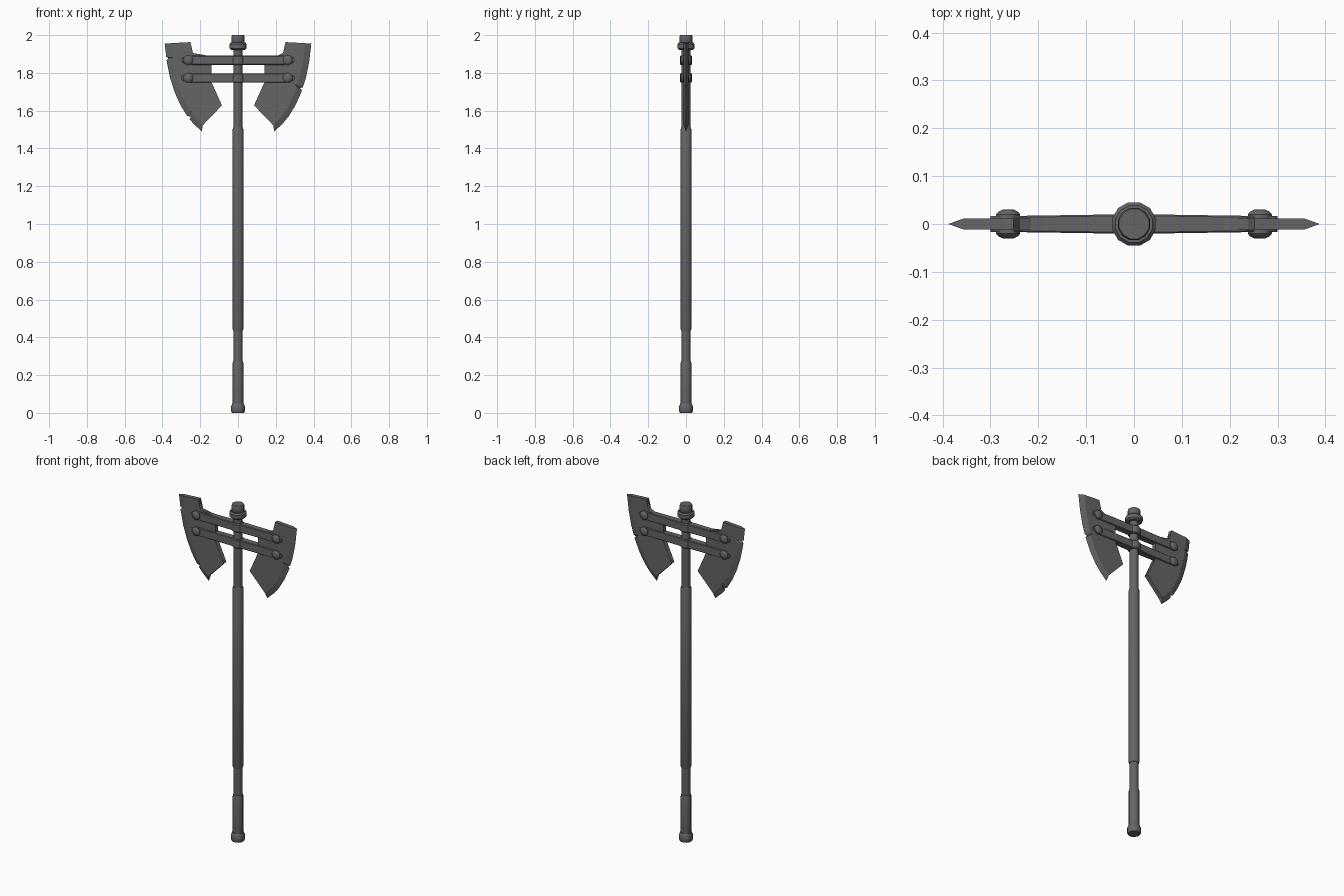
import bpy, bmesh, math
from mathutils import Vector

if "Cube" in bpy.data.objects:
    bpy.data.objects.remove(bpy.data.objects["Cube"])

steel = bpy.data.materials.new("dark_steel")
steel.diffuse_color = (0.13, 0.13, 0.13, 1)
steel.use_nodes = True
steel.node_tree.nodes["Principled BSDF"].inputs["Base Color"].default_value = steel.diffuse_color


def finish(name, bm, smooth=True):
    bmesh.ops.remove_doubles(bm, verts=bm.verts, dist=1e-5)
    bmesh.ops.recalc_face_normals(bm, faces=bm.faces)
    me = bpy.data.meshes.new(name)
    bm.to_mesh(me)
    bm.free()
    me.materials.append(steel)
    ob = bpy.data.objects.new(name, me)
    bpy.context.collection.objects.link(ob)
    if smooth:
        bpy.ops.object.select_all(action='DESELECT')
        ob.select_set(True)
        bpy.context.view_layer.objects.active = ob
        bpy.ops.object.shade_smooth_by_angle(angle=math.radians(35))
    return ob


def lathe(name, profile, sides, place):
    """Revolve (radius, height) pairs; place maps the local point to the model."""
    bm = bmesh.new()
    rings = []
    for r, h in profile:
        angles = [2 * math.pi * (i + 0.5) / sides for i in range(sides)]
        rings.append([bm.verts.new(place(r * math.cos(a), r * math.sin(a), h)) for a in angles])
    for a, b in zip(rings, rings[1:]):
        for i in range(sides):
            j = (i + 1) % sides
            bm.faces.new((a[i], a[j], b[j], b[i]))
    bm.faces.new(rings[0])
    bm.faces.new(rings[-1])
    return finish(name, bm)


def upright(x, y, h):
    return (x, y, h)


# Shaft, wrapped grips, pommel and top cap
lathe("shaft", [(0.024, 0.02), (0.024, 1.95)], 12, upright)
lathe("long_grip", [(0.026, 0.435), (0.030, 0.445), (0.030, 1.50), (0.026, 1.51)], 12, upright)
lathe("lower_grip", [(0.026, 0.03), (0.029, 0.05), (0.029, 0.265), (0.026, 0.275)], 12, upright)
lathe("pommel", [(0.033, 0), (0.038, 0.008), (0.038, 0.034), (0.031, 0.05)], 12, upright)
lathe("collar", [(0.038, 1.922), (0.047, 1.93), (0.047, 1.952), (0.040, 1.96)], 12, upright)
lathe("top_cap", [(0.030, 1.955), (0.035, 1.962), (0.035, 1.992), (0.032, 2.0)], 12, upright)

# Blade outline for the +x side: inner edge from the top horn to the hook
INNER = [(0.252, 1.963), (0.252, 1.93), (0.238, 1.905), (0.215, 1.893), (0.14, 1.888),
         (0.14, 1.75), (0.152, 1.742), (0.168, 1.722), (0.176, 1.69), (0.168, 1.66),
         (0.145, 1.638), (0.115, 1.628), (0.085, 1.628)]
# Cutting edge from the lower tip up to the top corner
EDGE = [(0.192, 1.49), (0.235, 1.53), (0.270, 1.572), (0.305, 1.63), (0.335, 1.697),
        (0.360, 1.775), (0.377, 1.86), (0.388, 1.955)]


def blade(name, side, notches):
    edge = list(EDGE)
    for z, depth in notches:
        # Nick the cutting edge at this height
        for i in range(len(edge) - 1):
            (x0, z0), (x1, z1) = edge[i], edge[i + 1]
            if z0 < z < z1:
                at = lambda h: x0 + (x1 - x0) * (h - z0) / (z1 - z0)
                edge[i + 1:i + 1] = [(at(z - 0.008), z - 0.008), (at(z) - depth, z + 0.004),
                                     (at(z + 0.009), z + 0.009)]
                break
    bm = bmesh.new()
    centre = Vector((0.13, 1.86))
    tip = [bm.verts.new((side * x, 0, z)) for x, z in edge]
    faces = []
    for y in (-0.012, 0.012):
        inner = [bm.verts.new((side * x, y, z)) for x, z in INNER]
        flat = []
        for x, z in edge:
            v = Vector((x, z))
            v += (centre - v).normalized() * 0.033
            # keep the top bevel corner level with the horn
            if z > 1.95:
                v = Vector((0.355, 1.957))
            flat.append(bm.verts.new((side * v.x, y, v.y)))
        bm.faces.new(inner + flat)
        for i in range(len(tip) - 1):
            bm.faces.new((flat[i], flat[i + 1], tip[i + 1], tip[i]))
        faces.append((inner, flat))
    (ia, fa), (ib, fb) = faces
    for i in range(len(ia) - 1):
        bm.faces.new((ia[i], ia[i + 1], ib[i + 1], ib[i]))
    # Top and bottom ends close onto the sharp edge
    bm.faces.new((ia[-1], fa[0], tip[0], fb[0], ib[-1]))
    bm.faces.new((ia[0], fa[-1], tip[-1], fb[-1], ib[0]))
    bmesh.ops.triangulate(bm, faces=[f for f in bm.faces if len(f.verts) > 4])
    return finish(name, bm, smooth=False)


blade("right_blade", 1, [(1.715, 0.012)])
blade("left_blade", -1, [(1.563, 0.015), (1.875, 0.010)])


# Crossbars: tapered bars with rounded ends, a band round the shaft and rivets
def crossbar(name, z):
    half = []
    for x, y, h in [(0.04, 0.020, 0.024), (0.24, 0.017, 0.024), (0.275, 0.017, 0.021),
                    (0.293, 0.017, 0.013), (0.30, 0.017, 0.004)]:
        half.append((x, y, h))
    stations = [(-x, y, h) for x, y, h in reversed(half)] + half
    bm = bmesh.new()
    rings = []
    for x, y, h in stations:
        c = 0.003
        loop = [(-y, -h + c), (-y + c, -h), (y - c, -h), (y, -h + c),
                (y, h - c), (y - c, h), (-y + c, h), (-y, h - c)]
        rings.append([bm.verts.new((x, py, z + pz)) for py, pz in loop])
    for a, b in zip(rings, rings[1:]):
        for i in range(8):
            j = (i + 1) % 8
            bm.faces.new((a[i], a[j], b[j], b[i]))
    bm.faces.new(rings[0])
    bm.faces.new(rings[-1])
    finish(name, bm)


RIVET = [(0.026, 0.012), (0.026, 0.020), (0.021, 0.026), (0.012, 0.030)]
for label, z in (("upper", 1.867), ("lower", 1.773)):
    crossbar(label + "_crossbar", z)
    lathe(label + "_shaft_band", [(0.029, z - 0.025), (0.034, z - 0.020),
                                  (0.034, z + 0.020), (0.029, z + 0.025)], 12, upright)
    for sx, xname in ((1, "right"), (-1, "left")):
        for sy, yname in ((-1, "front"), (1, "back")):
            lathe(f"{label}_{xname}_{yname}_rivet", RIVET, 12,
                  lambda a, b, h: (sx * 0.263 + a, sy * h, z + b))
